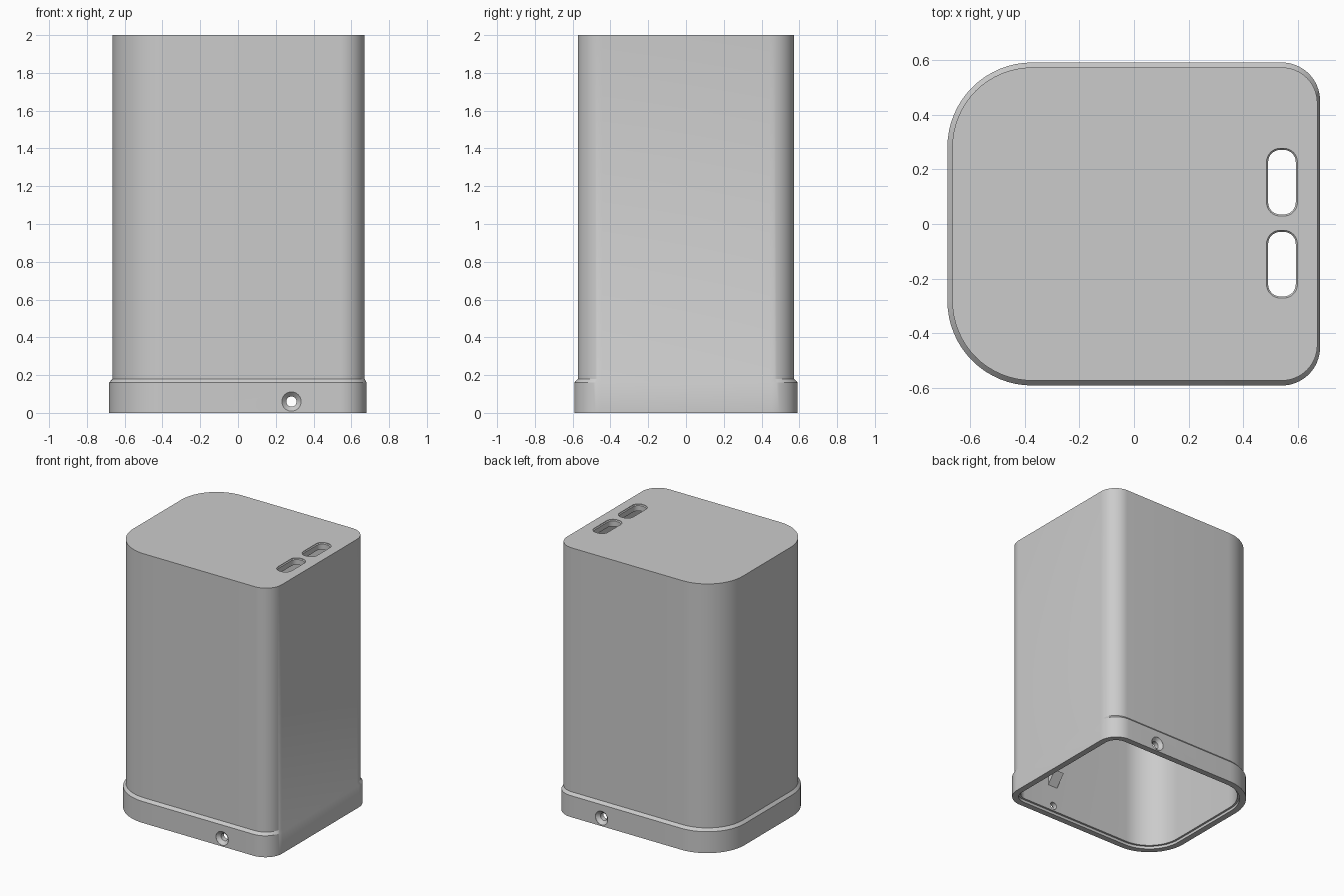
import bpy
import bmesh
from math import cos, sin, pi
from mathutils import Matrix

if "Cube" in bpy.data.objects:
    bpy.data.objects.remove(bpy.data.objects["Cube"])

grey = bpy.data.materials.new("grey plastic")
grey.use_nodes = True
grey.diffuse_color = (0.6, 0.6, 0.6, 1)
grey.node_tree.nodes["Principled BSDF"].inputs["Base Color"].default_value = (0.6, 0.6, 0.6, 1)


def outline(x0, x1, y0, y1, r_left, r_right, z, steps=16):
    """Rounded rectangle with separate radii for its -x and +x corners."""
    corners = [(x1 - r_right, y1 - r_right, r_right, 0),
               (x0 + r_left, y1 - r_left, r_left, 1),
               (x0 + r_left, y0 + r_left, r_left, 2),
               (x1 - r_right, y0 + r_right, r_right, 3)]
    ring = []
    for cx, cy, r, quarter in corners:
        for i in range(steps + 1):
            a = (quarter + i / steps) * pi / 2
            ring.append((cx + r * cos(a), cy + r * sin(a), z))
    return ring


def circle(r, z, steps=32):
    return [(r * cos(2 * pi * i / steps), r * sin(2 * pi * i / steps), z) for i in range(steps)]


def loft(name, rings):
    """Closed solid through a sequence of matching rings."""
    bm = bmesh.new()
    loops = [[bm.verts.new(p) for p in ring] for ring in rings]
    for a, b in zip(loops, loops[1:]):
        for i in range(len(a)):
            j = (i + 1) % len(a)
            bm.faces.new((a[i], a[j], b[j], b[i]))
    bm.faces.new(loops[0])
    bm.faces.new(loops[-1])
    bmesh.ops.recalc_face_normals(bm, faces=bm.faces)
    mesh = bpy.data.meshes.new(name)
    bm.to_mesh(mesh)
    bm.free()
    mesh.materials.append(grey)
    obj = bpy.data.objects.new(name, mesh)
    bpy.context.collection.objects.link(obj)
    return obj


def select(obj):
    bpy.ops.object.select_all(action='DESELECT')
    obj.select_set(True)
    bpy.context.view_layer.objects.active = obj


def skirt(inset, z):
    return outline(-0.683 + inset, 0.681 - inset, -0.591 + inset, 0.591 - inset,
                   0.31 - inset, 0.14 - inset, z)


def body(z):
    return outline(-0.665, 0.671, -0.573, 0.573, 0.292, 0.13, z)


# Hollow housing with a wider skirt, open underneath
housing = loft("housing", [
    body(2), body(0.18), skirt(0, 0.16), skirt(0, 0),
    skirt(0.045, 0), skirt(0.045, 0.02), skirt(0.06, 0.02), skirt(0.06, 1.95)])

# Cutters for the two top slots, with a slight chamfer at the mouth
cutters = []
for y in (0.153, -0.147):
    def slot(d, z):
        return outline(0.485 + d, 0.598 - d, y - 0.124 + d, y + 0.124 - d,
                       0.05 - d, 0.05 - d, z, 8)
    cutters.append(loft("slot_cutter", [slot(0, 2.05), slot(0, 1.996),
                                        slot(0.006, 1.99), slot(0.006, 1.9)]))

# Cutters for the countersunk screw holes in the front and back of the skirt
for side in (-1, 1):
    hole = loft("hole_cutter", [circle(0.051, 0.62), circle(0.051, 0.59),
                                circle(0.027, 0.566), circle(0.027, 0.48)])
    hole.data.transform(Matrix.Translation((0.283, 0, 0.06))
                        @ Matrix.Rotation(-side * pi / 2, 4, 'X'))
    cutters.append(hole)

for cutter in cutters:
    cutter.hide_render = True
    select(housing)
    mod = housing.modifiers.new("cut", 'BOOLEAN')
    mod.operation = 'DIFFERENCE'
    mod.solver = 'EXACT'
    mod.object = cutter
    bpy.ops.object.modifier_apply(modifier=mod.name)
    bpy.data.objects.remove(cutter)

select(housing)
bpy.ops.object.shade_smooth_by_angle(angle=pi / 6)

# Small wedge catches on the inner walls above the screw holes
for side, name in ((-1, "front_catch"), (1, "back_catch")):
    loft(name, [[(x, side * 0.54, 0.2), (x, side * 0.54, 0.3), (x, side * 0.46, 0.3)]
                for x in (0.25, 0.33)])
